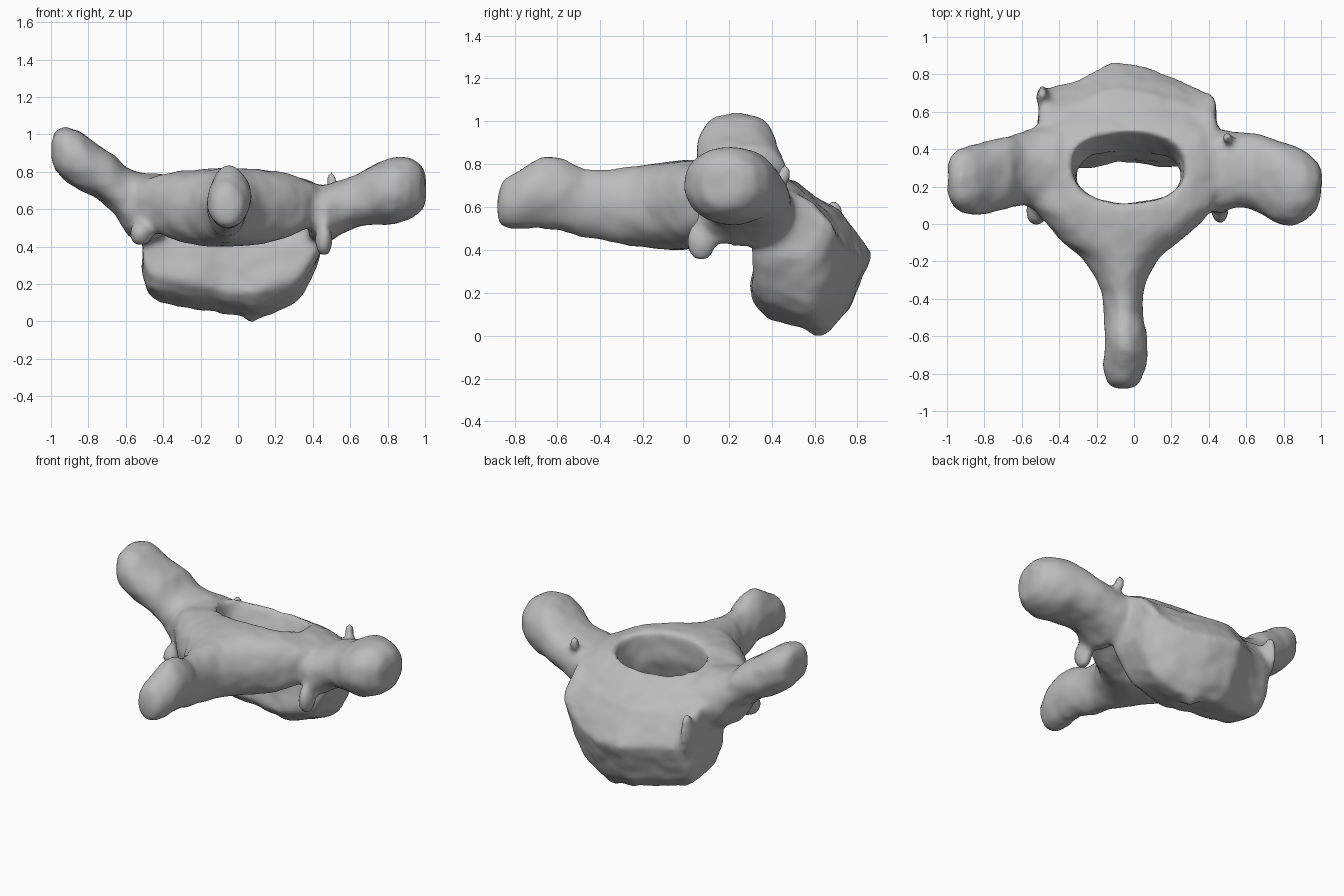
import bpy, bmesh, math
from mathutils import Vector, noise

if "Cube" in bpy.data.objects:
    bpy.data.objects.remove(bpy.data.objects["Cube"])

bone = bpy.data.materials.new("bone_grey")
bone.diffuse_color = (0.5, 0.5, 0.5, 1)
bone.use_nodes = True
bone.node_tree.nodes["Principled BSDF"].inputs["Base Color"].default_value = bone.diffuse_color


def loft(name, rings):
    """Closed skin through a list of equally sized rings."""
    bm = bmesh.new()
    loops = [[bm.verts.new(p) for p in r] for r in rings]
    n = len(loops[0])
    for a, b in zip(loops, loops[1:]):
        for i in range(n):
            bm.faces.new((a[i], a[(i + 1) % n], b[(i + 1) % n], b[i]))
    bm.faces.new(loops[0])
    bm.faces.new(loops[-1][::-1])
    bmesh.ops.recalc_face_normals(bm, faces=bm.faces)
    bmesh.ops.triangulate(bm, faces=bm.faces)
    me = bpy.data.meshes.new(name)
    bm.to_mesh(me)
    bm.free()
    ob = bpy.data.objects.new(name, me)
    bpy.context.collection.objects.link(ob)
    return ob


def oval(lo1, hi1, lo2, hi2, power=2.0, n=24):
    """Rounded rectangle or ellipse filling a 2D range."""
    pts = []
    for i in range(n):
        t = 2 * math.pi * (i + .5) / n
        c, s = math.cos(t), math.sin(t)
        u = math.copysign(abs(c) ** (2 / power), c)
        v = math.copysign(abs(s) ** (2 / power), s)
        pts.append(((lo1 + hi1 + u * (hi1 - lo1)) / 2, (lo2 + hi2 + v * (hi2 - lo2)) / 2))
    return pts


# Vertebral body: side profile (y, z) swept across x, front bulging in the middle
profile = [(.30, .17), (.38, .08), (.55, .04), (.68, .01), (.76, .09), (.82, .23), (.87, .36),
           (.80, .47), (.72, .58), (.58, .65), (.48, .70), (.43, .55), (.35, .38)]
rings = []
for x, depth, floor in [(-.51, .64, .24), (-.48, .76, .12), (-.42, .78, .085), (-.34, .80, .07),
                        (-.22, .91, .045), (-.11, 1, .03), (.02, .97, .01), (.09, .94, -.005),
                        (.18, .87, .02), (.29, .80, .07), (.36, .74, .15), (.42, .70, .28), (.44, .62, .34)]:
    rings.append([(x, .30 + (y - .30) * depth, z * (.70 - floor) / .70 + floor) for y, z in profile])
body = loft("body", rings)

# Spinous process widening into the arch and pedicles, swept along y
arch_rows = [(-.875, -.11, -.01, .53, .66, 2), (-.85, -.145, .03, .50, .73, 2), (-.78, -.16, .06, .495, .77, 2),
             (-.68, -.16, .075, .50, .83, 1.8), (-.58, -.16, .07, .48, .835, 1.7), (-.48, -.16, .05, .45, .77, 1.8),
             (-.38, -.17, .05, .44, .775, 1.8), (-.28, -.21, .08, .42, .79, 1.8), (-.18, -.28, .14, .41, .80, 2),
             (-.10, -.38, .23, .40, .81, 2.2), (0, -.47, .36, .40, .815, 2.6), (.08, -.54, .42, .43, .815, 3),
             (.18, -.58, .46, .48, .80, 3), (.30, -.57, .46, .50, .79, 3), (.42, -.53, .44, .49, .77, 3),
             (.52, -.515, .43, .42, .71, 3), (.60, -.50, .42, .34, .64, 3)]
arch = loft("neural_arch", [[(x, y, z) for x, z in oval(a, b, c, d, p)]
                            for y, a, b, c, d, p in arch_rows])
parts = [body, arch]

# Transverse processes swept along x: (x, y range, z range)
left = [(-1.0, .17, .31, .85, .97), (-.98, .11, .37, .80, 1.02), (-.93, .06, .41, .755, 1.045),
        (-.85, .045, .435, .70, 1.02), (-.75, .06, .45, .65, .94), (-.66, .085, .475, .58, .89),
        (-.58, .10, .50, .45, .815), (-.50, .06, .52, .41, .79), (-.40, .10, .52, .45, .78)]
right = [(1.0, .15, .28, .64, .78), (.98, .07, .33, .585, .83), (.92, .01, .39, .545, .87),
         (.83, -.015, .43, .515, .88), (.74, .02, .46, .52, .84), (.64, .07, .485, .50, .785),
         (.55, .09, .495, .46, .76), (.47, .05, .50, .41, .73), (.38, .08, .52, .45, .73)]
for name, rows in (("left_transverse", left), ("right_transverse", right)):
    parts.append(loft(name, [[(x, y, z) for y, z in oval(a, b, c, d, 2.2)] for x, a, b, c, d in rows]))

# Small hanging spurs and raised edge tips: centre and radii
for c, r in [((.46, .07, .44), (.045, .07, .10)), ((-.52, .07, .47), (.06, .08, .07)),
             ((.50, .46, .75), (.035, .04, .055)), ((-.49, .69, .50), (.035, .06, .13)),
             ((.07, .62, .045), (.05, .07, .05))]:
    rings = []
    for k in range(1, 8):
        t = math.pi * k / 8
        h = math.sin(t)
        rings.append([(x, y, c[2] - r[2] * math.cos(t))
                      for x, y in oval(c[0] - r[0] * h, c[0] + r[0] * h, c[1] - r[1] * h, c[1] + r[1] * h, 2, 12)])
    parts.append(loft("spur", rings))

# Canal cutter, leaning along the rear wall of the body
canal = loft("canal_cutter", [[(x, y, z) for x, y in oval(-.03 - w, -.03 + w, a, b, 2.3)]
                              for z, w, a, b in [(-.2, .27, -.14, .22), (.2, .27, -.05, .335),
                                                 (.45, .275, .05, .37), (.62, .285, .11, .44),
                                                 (.80, .31, .11, .53), (1.1, .33, .11, .58)]])
canal.hide_render = True

# Open the canal in the light meshes, before they are fused
for ob in (body, arch):
    cut = ob.modifiers.new("canal", 'BOOLEAN')
    cut.operation = 'DIFFERENCE'
    cut.object = canal
depsgraph = bpy.context.evaluated_depsgraph_get()
for ob in (body, arch):
    opened = bpy.data.meshes.new_from_object(ob.evaluated_get(depsgraph))
    ob.modifiers.clear()
    ob.data = opened
bpy.data.objects.remove(canal)

# Gather all parts in one mesh
bm = bmesh.new()
for ob in parts:
    bm.from_mesh(ob.data)
    bpy.data.objects.remove(ob)
mesh = bpy.data.meshes.new("vertebra")
bm.to_mesh(mesh)
bm.free()
vertebra = bpy.data.objects.new("vertebra", mesh)
bpy.context.collection.objects.link(vertebra)

# Fuse and soften
fuse = vertebra.modifiers.new("fuse", 'REMESH')
fuse.mode = 'VOXEL'
fuse.voxel_size = .02
soft = vertebra.modifiers.new("soften", 'SMOOTH')
soft.factor = .5
soft.iterations = 8
depsgraph = bpy.context.evaluated_depsgraph_get()
mesh = bpy.data.meshes.new_from_object(vertebra.evaluated_get(depsgraph))
vertebra.modifiers.clear()
vertebra.data = mesh

# Gentle bony unevenness, then stand on the ground
moves = []
for v in mesh.vertices:
    n = noise.noise(v.co * 6) + .5 * noise.noise(v.co * 14 + Vector((3, 1, 7)))
    moves.append(v.co + v.normal * n * .009)
low = min(p.z for p in moves)
for v, p in zip(mesh.vertices, moves):
    v.co = (p.x, p.y, p.z - low)
mesh.update()

mesh.materials.clear()
mesh.materials.append(bone)
for p in mesh.polygons:
    p.material_index = 0
    p.use_smooth = True
